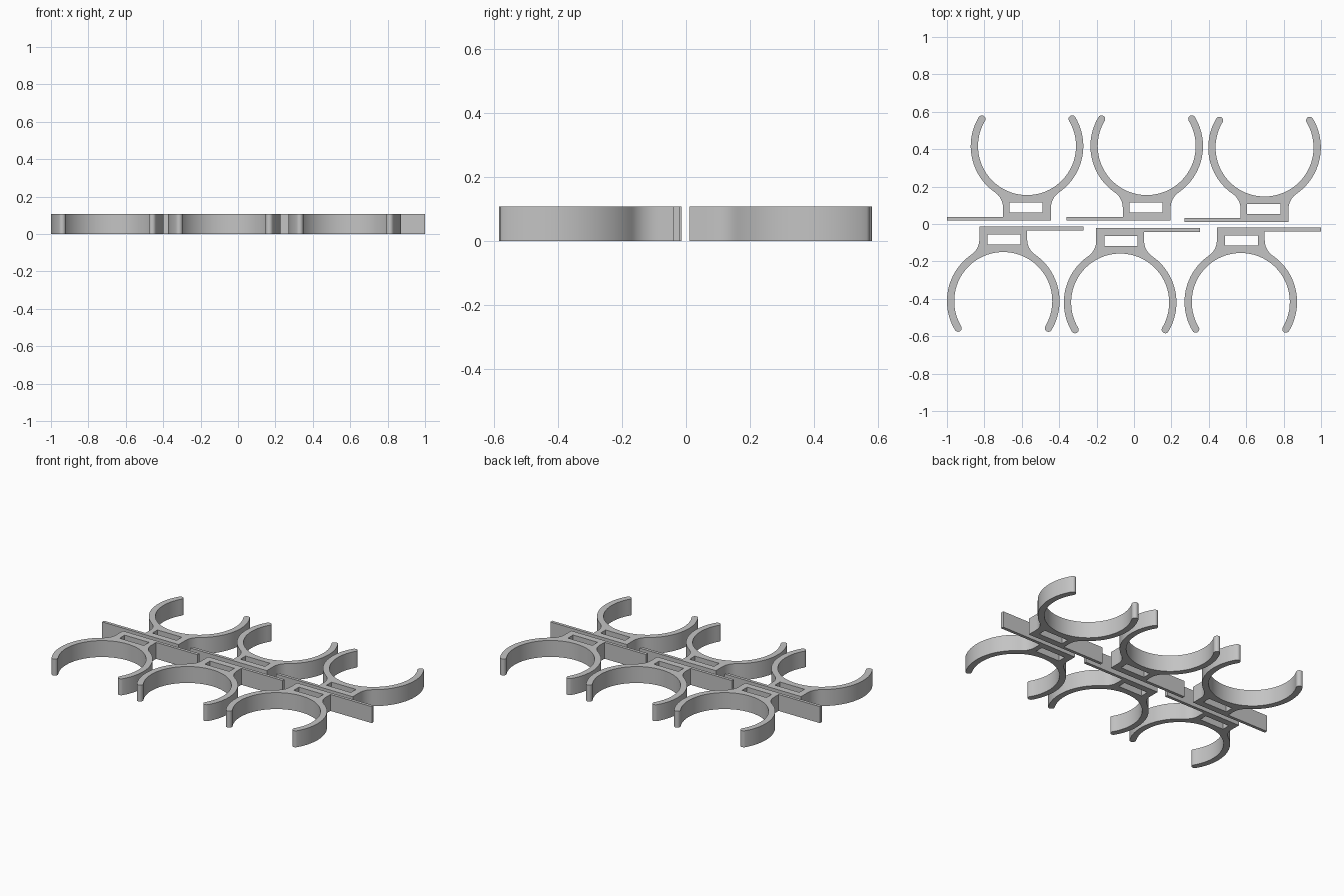
import bpy, bmesh
from math import sin, cos, radians, degrees, atan2, sqrt, pi

cube = bpy.data.objects.get("Cube")
if cube:
    bpy.data.objects.remove(cube)

HEIGHT = 0.108
R_OUT, R_IN = 0.301, 0.262          # ring radii
TIP = 31                            # angle of the ring's tips above horizontal
HALF, BASE = 0.128, -0.398          # half width and end of the mounting block
FILLET = 0.1
TAB_X, TAB_T = -0.428, 0.02         # tab reach and thickness
SLOT = (-0.093, 0.084, -0.355, -0.302)

grey = bpy.data.materials.new("plain grey")
grey.use_nodes = True
colour = (0.55, 0.55, 0.55, 1)
grey.diffuse_color = colour
grey.node_tree.nodes["Principled BSDF"].inputs["Base Color"].default_value = colour


def arc(cx, cy, r, a, b, n):
    """Points along a circular arc, in degrees."""
    angles = [radians(a + (b - a) * i / n) for i in range(n + 1)]
    return [(cx + r * cos(t), cy + r * sin(t)) for t in angles]


def clip_outline():
    fx = HALF + FILLET
    fy = -sqrt((R_OUT + FILLET) ** 2 - fx ** 2)
    ang = degrees(atan2(-fy, fx))
    mid, cap = (R_OUT + R_IN) / 2, (R_OUT - R_IN) / 2
    tx, ty = mid * cos(radians(TIP)), mid * sin(radians(TIP))
    # left arm, left fillet
    pts = arc(0, 0, R_OUT, 180 - TIP, 180 + ang, 24)
    pts += arc(-fx, fy, FILLET, ang, 0, 10)[1:]
    # tab and block end
    pts += [(-HALF, BASE + TAB_T), (TAB_X, BASE + TAB_T), (TAB_X, BASE), (HALF, BASE)]
    # right fillet, right arm, rounded tip
    pts += arc(fx, fy, FILLET, 180, 180 - ang, 10)
    pts += arc(0, 0, R_OUT, 360 - ang, 360 + TIP, 24)[1:]
    pts += arc(tx, ty, cap, TIP, TIP + 180, 10)[1:]
    # inside of the ring, other tip
    pts += arc(0, 0, R_IN, TIP, -180 - TIP, 64)[1:]
    pts += arc(-tx, ty, cap, -TIP, 180 - TIP, 10)[1:-1]
    return pts


def add_loop(bm, pts):
    verts = [bm.verts.new((x, y, 0)) for x, y in pts]
    return [bm.edges.new((v, verts[i - 1])) for i, v in enumerate(verts)]


def clip_mesh():
    bm = bmesh.new()
    x0, x1, y0, y1 = SLOT
    edges = add_loop(bm, clip_outline())
    edges += add_loop(bm, [(x0, y0), (x1, y0), (x1, y1), (x0, y1)])
    bmesh.ops.triangle_fill(bm, use_beauty=True, use_dissolve=False, edges=edges)
    top = bmesh.ops.extrude_face_region(bm, geom=bm.faces[:])["geom"]
    bmesh.ops.translate(bm, vec=(0, 0, HEIGHT),
                        verts=[g for g in top if isinstance(g, bmesh.types.BMVert)])
    bmesh.ops.recalc_face_normals(bm, faces=bm.faces[:])
    mesh = bpy.data.meshes.new("clip")
    bm.to_mesh(mesh)
    bm.free()
    mesh.materials.append(grey)
    return mesh


# Two facing rows of three clips
rows = {
    "back": (0, [(-0.572, 0.4165), (0.068, 0.4165), (0.698, 0.409)]),
    "front": (pi, [(-0.699, -0.412), (-0.074, -0.42), (0.571, -0.417)]),
}
mesh = clip_mesh()
for row, (turn, places) in rows.items():
    for side, (x, y) in zip(("right", "middle", "left"), places):
        clip = bpy.data.objects.new(f"{row}_{side}_clip", mesh)
        clip.location = (x, y, 0)
        clip.rotation_euler.z = turn
        bpy.context.collection.objects.link(clip)

# Smooth the curved walls, keep the corners sharp
bpy.ops.object.select_all(action='DESELECT')
clip.select_set(True)
bpy.context.view_layer.objects.active = clip
bpy.ops.object.shade_smooth_by_angle(angle=radians(30))
